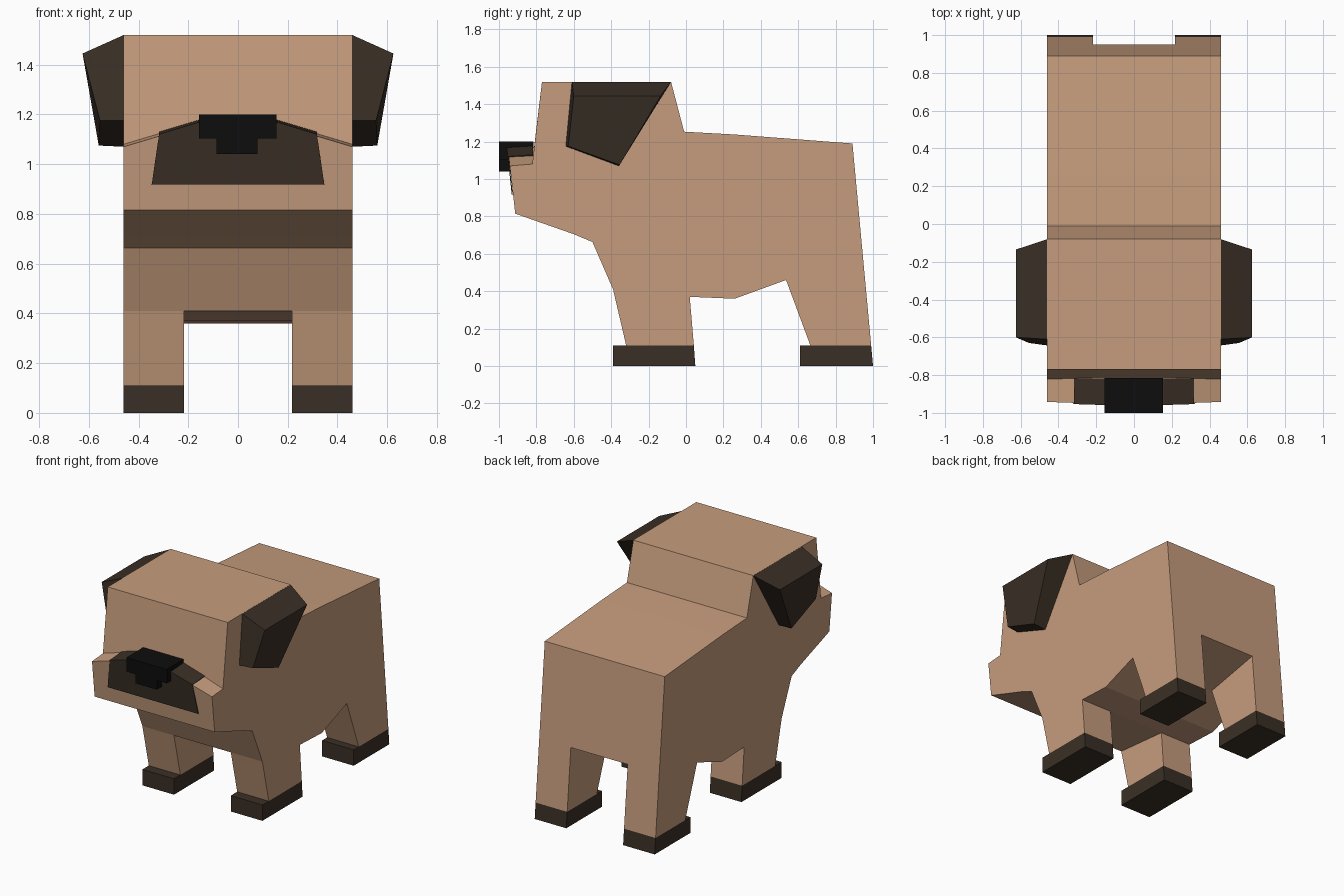
import bpy, bmesh

if "Cube" in bpy.data.objects:
    bpy.data.objects.remove(bpy.data.objects["Cube"])


def material(name, rgb):
    m = bpy.data.materials.new(name)
    m.diffuse_color = (*rgb, 1)
    m.use_nodes = True
    m.node_tree.nodes["Principled BSDF"].inputs["Base Color"].default_value = m.diffuse_color
    return m


TAN = material("tan fur", (0.565, 0.335, 0.205))
DARK = material("dark brown fur", (0.042, 0.029, 0.019))
BLACK = material("black nose", (0.004, 0.004, 0.004))


def finish(bm, name, mat):
    bmesh.ops.recalc_face_normals(bm, faces=bm.faces)
    me = bpy.data.meshes.new(name)
    bm.to_mesh(me)
    bm.free()
    me.materials.append(mat)
    ob = bpy.data.objects.new(name, me)
    bpy.context.collection.objects.link(ob)
    return ob


def prism(profile, x0, x1):
    """Extrude a (y, z) side profile from x0 to x1."""
    bm = bmesh.new()
    face = bm.faces.new([bm.verts.new((x0, y, z)) for y, z in profile])
    ext = bmesh.ops.extrude_face_region(bm, geom=[face])["geom"]
    moved = [v for v in ext if isinstance(v, bmesh.types.BMVert)]
    bmesh.ops.translate(bm, verts=moved, vec=(x1 - x0, 0, 0))
    return bm


def rect(y0, y1, z0, z1):
    return [(y0, z0), (y1, z0), (y1, z1), (y0, z1)]


# Body, head and legs: one side profile
W, GAP = 0.46, 0.218
bm = prism([(-0.77, 1.52), (-0.08, 1.52), (-0.01, 1.253), (0.26, 1.238), (0.89, 1.19),
            (0.99, 0.11), (0.665, 0.11), (0.535, 0.46), (0.26, 0.36), (0.02, 0.37),
            (0.042, 0.11), (-0.32, 0.11), (-0.39, 0.41), (-0.5, 0.663), (-0.6, 0.705),
            (-0.8, 0.775), (-0.913, 0.815), (-0.942, 1.07), (-0.822, 1.08)], -W, W)

# Raise the middle of the muzzle top
for x in (-0.16, 0.16):
    bmesh.ops.bisect_plane(bm, geom=bm.verts[:] + bm.edges[:] + bm.faces[:],
                           plane_co=(x, 0, 0), plane_no=(1, 0, 0))
for v in bm.verts:
    if abs(v.co.x) < 0.2 and v.co.y < -0.81 and 1.0 < v.co.z < 1.2:
        v.co.z += 0.09
        v.co.y += -0.01 if v.co.y < -0.9 else 0.01
body = finish(bm, "body", TAN)

# Cut the gaps between left and right legs
gaps = {"front_gap": [(-0.7, 0.41), (-0.39, 0.41), (0.02, 0.37), (0.1, -0.1), (-0.7, -0.1)],
        "rear_gap": [(0.535, 0.46), (1.1, 0.57), (1.1, -0.1), (0.5, -0.1)]}
bpy.context.view_layer.objects.active = body
for name, profile in gaps.items():
    cutter = finish(prism(profile, -GAP, GAP), name, TAN)
    cutter.hide_render = True
    mod = body.modifiers.new(name, "BOOLEAN")
    mod.operation, mod.solver, mod.object = "DIFFERENCE", "EXACT", cutter
    bpy.ops.object.modifier_apply(modifier=name)
    bpy.data.objects.remove(cutter)

# Paws and ears, mirrored
for side, s in (("left", 1), ("right", -1)):
    finish(prism([(-0.39, 0), (0.05, 0), (0.042, 0.11), (-0.39, 0.11)], s * GAP, s * W),
           f"front_paw_{side}", DARK)
    finish(prism([(0.61, 0), (1.0, 0), (0.99, 0.11), (0.61, 0.11)], s * GAP, s * W),
           f"rear_paw_{side}", DARK)
    bm = bmesh.new()
    inner = [(0.458, -0.61, 1.52), (0.458, -0.08, 1.52), (0.458, -0.36, 1.07), (0.458, -0.643, 1.175)]
    outer = [(0.625, -0.60, 1.445), (0.625, -0.135, 1.445), (0.56, -0.355, 1.075), (0.555, -0.63, 1.175)]
    a, b = ([bm.verts.new((s * x, y, z)) for x, y, z in ring] for ring in (inner, outer))
    bm.faces.new(a)
    bm.faces.new(b)
    for i in range(4):
        j = (i + 1) % 4
        bm.faces.new((a[i], a[j], b[j], b[i]))
    finish(bm, f"ear_{side}", DARK)

# Dark mask: a thin plate folded over the muzzle front and top
bm = bmesh.new()
top = [(-0.317, 1.115), (-0.16, 1.162), (0.16, 1.162), (0.317, 1.115)]
front = [bm.verts.new((x, -0.942 - (z - 1.07) * 0.11 - 0.004, z + 0.004)) for x, z in top]
back = [bm.verts.new((x, -0.818, z + 0.012)) for x, z in top]
low = [bm.verts.new((x, -0.929, 0.918)) for x in (0.347, -0.347)]
bm.faces.new(front + low)
for i in range(3):
    bm.faces.new((front[i], back[i], back[i + 1], front[i + 1]))
mask = finish(bm, "muzzle_mask", DARK)
mod = mask.modifiers.new("thickness", "SOLIDIFY")
mod.thickness, mod.offset = 0.006, 0

# Nose: wide block with a narrow block below
finish(prism(rect(-1.0, -0.815, 1.103, 1.20), -0.156, 0.154), "nose", BLACK)
finish(prism(rect(-1.0, -0.935, 1.04, 1.103), -0.086, 0.078), "nose_base", BLACK)
